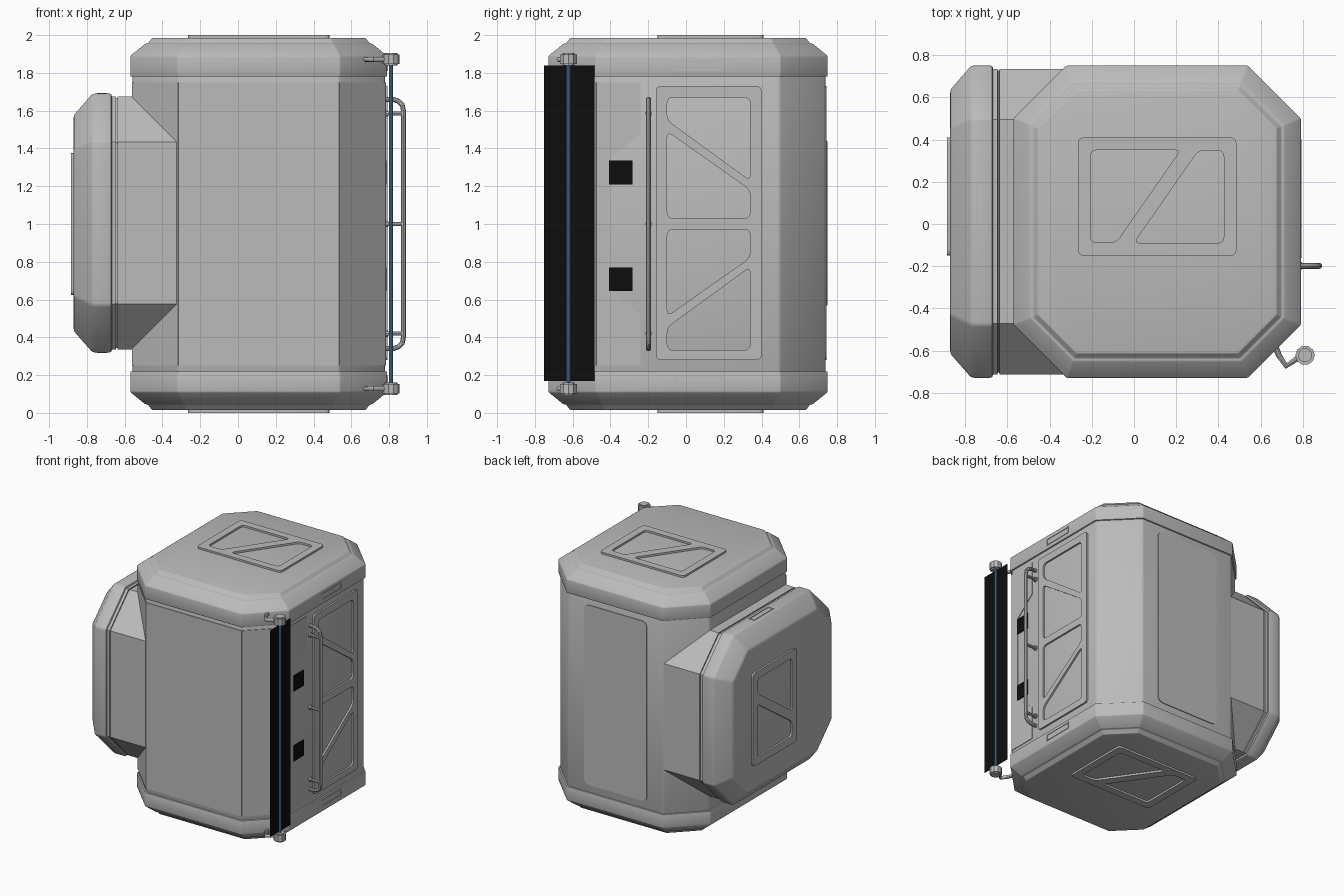
import bpy, bmesh, math
from mathutils import Vector, Matrix

if "Cube" in bpy.data.objects:
    bpy.data.objects.remove(bpy.data.objects["Cube"])


def material(name, rgb):
    m = bpy.data.materials.new(name)
    m.diffuse_color = (*rgb, 1)
    m.use_nodes = True
    m.node_tree.nodes["Principled BSDF"].inputs["Base Color"].default_value = m.diffuse_color
    return m


GREY = material("hull_grey", (0.5, 0.5, 0.5))
BLACK = material("black", (0.004, 0.004, 0.004))
BLUE = material("lamp_blue", (0.14, 0.36, 0.66))
X, Y, Z = Vector((1, 0, 0)), Vector((0, 1, 0)), Vector((0, 0, 1))


def finish(ob, mat, bevel=0):
    """Link, bevel, turn into a mesh and smooth soft edges."""
    bpy.context.collection.objects.link(ob)
    ob.data.materials.append(mat)
    bpy.ops.object.select_all(action='DESELECT')
    ob.select_set(True)
    bpy.context.view_layer.objects.active = ob
    if bevel:
        b = ob.modifiers.new("bevel", 'BEVEL')
        b.width, b.segments, b.angle_limit = bevel, 2, math.radians(20)
    bpy.ops.object.convert(target='MESH')
    bpy.ops.object.shade_smooth_by_angle(angle=math.radians(28))
    return ob


def frame_matrix(origin, u, v):
    m = Matrix((u, v, u.cross(v))).transposed().to_4x4()
    m.translation = origin
    return m


def loft(name, hu, hv, cut, rings, matrix, bevel=0.008):
    """Stack of chamfered rectangles; rings are (inset, height)."""
    bm = bmesh.new()
    loops = []
    for d, h in rings:
        a, b = hu - d, hv - d
        c = cut - d * (2 - math.sqrt(2))
        pts = [(a, b - c), (a - c, b), (c - a, b), (-a, b - c),
               (-a, c - b), (c - a, -b), (a - c, -b), (a, c - b)]
        loops.append([bm.verts.new(matrix @ Vector((*p, h))) for p in pts])
    for lo, hi in zip(loops, loops[1:]):
        for i in range(8):
            j = (i + 1) % 8
            bm.faces.new((lo[i], lo[j], hi[j], hi[i]))
    bm.faces.new(loops[0][::-1])
    bm.faces.new(loops[-1])
    bmesh.ops.recalc_face_normals(bm, faces=bm.faces)
    me = bpy.data.meshes.new(name)
    bm.to_mesh(me)
    bm.free()
    return finish(bpy.data.objects.new(name, me), GREY, bevel)


def rounded(pts, r, n=4):
    if not r:
        return pts
    out = []
    for i, p in enumerate(pts):
        p, a, b = Vector(p), Vector(pts[i - 1]), Vector(pts[(i + 1) % len(pts)])
        s = p + (a - p).normalized() * min(r, (a - p).length * 0.45)
        e = p + (b - p).normalized() * min(r, (b - p).length * 0.45)
        for k in range(n + 1):
            t = k / n
            out.append(s * (1 - t) ** 2 + p * 2 * t * (1 - t) + e * t * t)
    return out


def rect(u0, u1, v0, v1):
    return [(u0, v0), (u1, v0), (u1, v1), (u0, v1)]


def plate(name, matrix, outline, thick, holes=(), r=0.0, hole_r=0.0, mat=GREY):
    """Flat plate with cut-out pockets, sitting on the matrix plane."""
    cu = bpy.data.curves.new(name, 'CURVE')
    cu.dimensions, cu.fill_mode = '2D', 'BOTH'
    cu.extrude = thick / 2
    for pts in [rounded(outline, r)] + [rounded(h, hole_r) for h in holes]:
        s = cu.splines.new('POLY')
        s.points.add(len(pts) - 1)
        s.use_cyclic_u = True
        for q, p in zip(s.points, pts):
            q.co = (p[0], p[1], 0, 1)
    ob = bpy.data.objects.new(name, cu)
    ob.matrix_world = matrix @ Matrix.Translation((0, 0, thick / 2))
    return finish(ob, mat)


def tube(name, pts, radius, mat=GREY):
    cu = bpy.data.curves.new(name, 'CURVE')
    cu.dimensions = '3D'
    cu.bevel_depth, cu.bevel_resolution, cu.use_fill_caps = radius, 3, True
    s = cu.splines.new('POLY')
    s.points.add(len(pts) - 1)
    for q, p in zip(s.points, pts):
        q.co = (*p, 1)
    return finish(bpy.data.objects.new(name, cu), mat)


# Main octagonal hull and its two end caps
CX, CY = 0.11, 0.011
loft("hull", 0.68, 0.739, 0.25, [(0.012, 0.2), (0.012, 1.8)],
     frame_matrix((CX, CY, 0), X, Y), 0.012)
for name, s in (("top_cap", 1), ("bottom_cap", -1)):
    loft(name, 0.68, 0.739, 0.25,
         [(0, 0.78), (0, 0.89), (0.08, 0.955), (0.092, 0.955), (0.115, 0.985)],
         frame_matrix((CX, CY, 1), X, s * Y))

# Side pod with seam groove and chamfered cover
pod = frame_matrix((0, CY, 1.005), Z, Y)
loft("pod_neck", 0.685, 0.739, 0.25,
     [(0.015, 0.2), (0.015, 0.637), (0.024, 0.638), (0.024, 0.645),
      (0.015, 0.646), (0.015, 0.68)], pod, 0)
loft("pod_cover", 0.685, 0.739, 0.25,
     [(0, 0.668), (0, 0.77), (0.105, 0.862), (0.115, 0.87)], pod, 0.012)

# Raised hatches with two slanted pockets
pocket = [(-0.315, 0.22), (0.11, 0.22), (-0.195, -0.218), (-0.315, -0.218)]
pockets = [pocket, [(-u, -v) for u, v in pocket]]
for name, m in (("top_hatch", frame_matrix((CX, 0.13, 1.985), X, Y)),
                ("bottom_hatch", frame_matrix((CX, 0.13, 0.015), X, -Y)),
                ("pod_hatch", frame_matrix((-0.87, 0.13, 1.0), Z, Y))):
    plate(name, m, rect(-0.375, 0.375, -0.28, 0.28), 0.015, pockets, 0.03, 0.03)

# Truss door on the right side, plain door on the back
right = frame_matrix((0.778, 0, 0), Y, Z)
upper = [[(-0.1, 1.67), (0.34, 1.67), (0.34, 1.23), (-0.1, 1.55)],
         [(-0.1, 1.49), (0.34, 1.18), (0.34, 1.03), (-0.1, 1.03)]]
lower = [[(u, 2.002 - v) for u, v in h] for h in upper]
plate("truss_door", right, rect(-0.16, 0.4, 0.28, 1.73), 0.014,
      upper + lower, 0.03, 0.035)
plate("back_door", frame_matrix((CX, CY + 0.727, 0), -X, Z),
      rect(-0.28, 0.28, 0.28, 1.73), 0.006, r=0.05)

# Thin cladding wrapping the front
plate("side_cladding", right,
      [(-0.473, 0.25), (-0.24, 0.25), (-0.24, 0.52), (-0.405, 0.66),
       (-0.405, 1.34), (-0.24, 1.48), (-0.24, 1.75), (-0.473, 1.75)], 0.005)
corners = [(-0.558, -0.473), (-0.315, -0.716), (0.535, -0.716), (0.778, -0.473)]
for name, a, b in zip(("left_cladding", "front_cladding", "corner_cladding"),
                      corners, corners[1:]):
    a, b = Vector((*a, 0)), Vector((*b, 0))
    plate(name, frame_matrix(a, (b - a).normalized(), Z),
          rect(0, (b - a).length, 0.25, 1.75), 0.005)

# Slim latch frames on the caps and pod
cap_side = frame_matrix((0.79, 0, 0), Y, Z)
for name, z in (("top_latch", 1.838), ("bottom_latch", 0.172)):
    plate(name, cap_side, rect(-0.06, 0.19, z - 0.027, z + 0.027), 0.004,
          [rect(-0.05, 0.18, z - 0.018, z + 0.018)])
for name, m in (("pod_top_latch", frame_matrix((-0.72, 0.07, 1.69), X, Y)),
                ("pod_bottom_latch", frame_matrix((-0.72, 0.07, 0.32), X, -Y))):
    plate(name, m, rect(-0.027, 0.027, -0.125, 0.125), 0.004,
          [rect(-0.018, 0.018, -0.115, 0.115)])

# Handrail with bent ends and three posts
bend = [(0.77, 1.66), (0.82, 1.66), (0.85, 1.65), (0.87, 1.63), (0.877, 1.59)]
path = bend + [(x, 2.0 - z) for x, z in reversed(bend)]
tube("handrail", [(x, -0.198, z) for x, z in path], 0.014)
for z in (0.42, 1.0, 1.585):
    tube("rail_post", [(0.77, -0.198, z), (0.88, -0.198, z)], 0.012)
    tube("rail_collar", [(0.776, -0.198, z), (0.795, -0.198, z)], 0.018)

# Lamp tube with end fittings and bent brackets
LX, LY = 0.81, -0.622
tube("lamp_tube", [(LX, LY, 0.14), (LX, LY, 1.86)], 0.011, BLUE)
for s in (-1, 1):
    z = 1 + s * 0.872
    tube("lamp_fitting", [(LX, LY, z - 0.026), (LX, LY, z + 0.026)], 0.046)
    tube("lamp_fitting_end", [(LX, LY, z - 0.034), (LX, LY, z + 0.034)], 0.034)
    tube("lamp_bracket", [(0.67, -0.58, z), (0.685, -0.62, z),
                          (0.72, -0.672, z), (0.78, -0.632, z)], 0.014)

# Black card behind the lamp and two black squares on the side
me = bpy.data.meshes.new("lamp_card")
me.from_pydata([(LX, y, z) for y, z in rect(-0.752, -0.485, 0.17, 1.838)],
               [], [(0, 1, 2, 3)])
finish(bpy.data.objects.new("lamp_card", me), BLACK)
for z in (0.708, 1.272):
    plate("black_square", frame_matrix((0.781, 0, 0), Y, Z),
          rect(-0.408, -0.284, z - 0.063, z + 0.063), 0.006, mat=BLACK)
